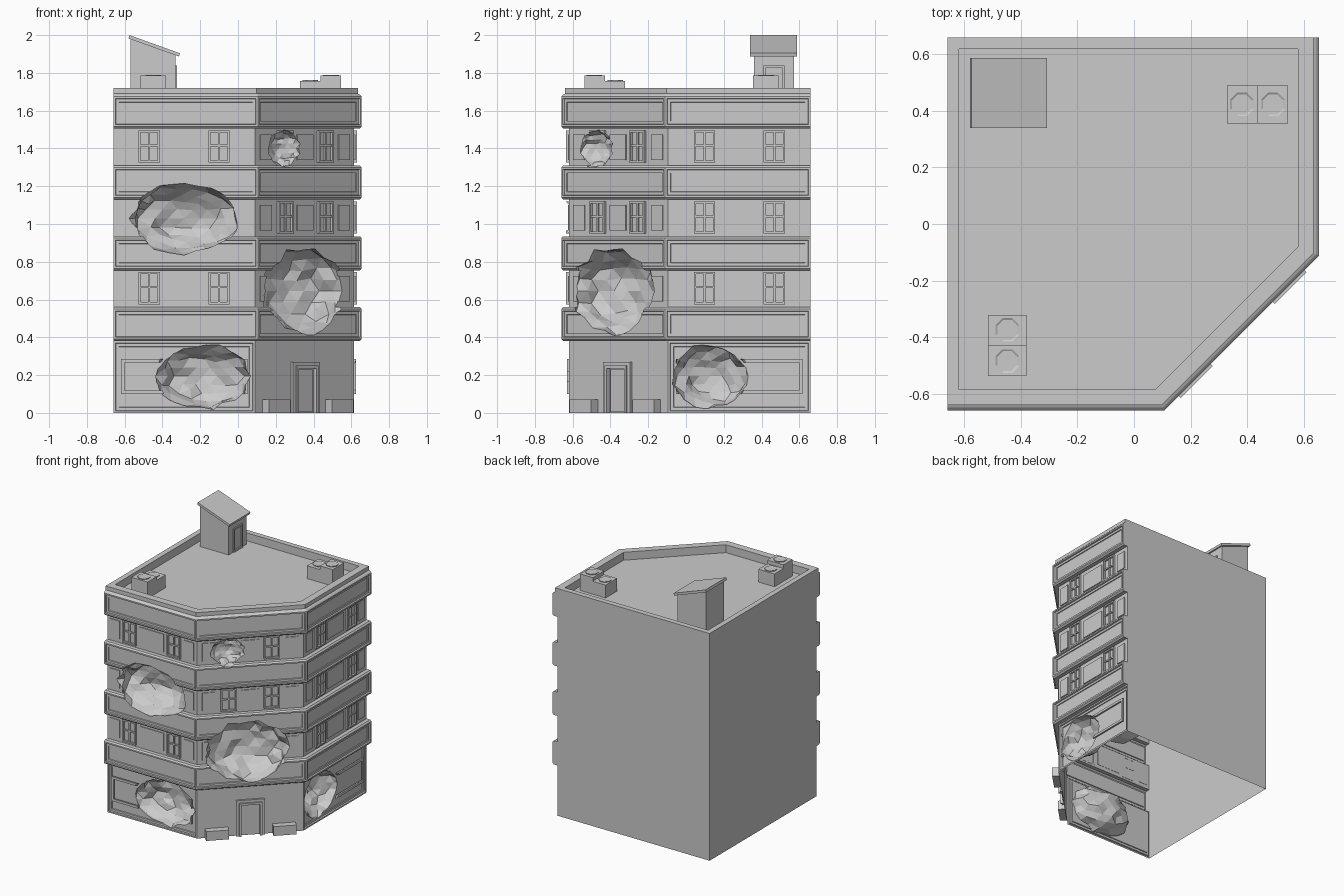
import bpy, bmesh, math, random
from mathutils import Matrix, Vector

if "Cube" in bpy.data.objects:
    bpy.data.objects.remove(bpy.data.objects["Cube"])

random.seed(4)
T = math.tan(math.pi / 8)
STOREY = 0.375


def finish(name, bm):
    bmesh.ops.recalc_face_normals(bm, faces=bm.faces)
    me = bpy.data.meshes.new(name)
    bm.to_mesh(me)
    bm.free()
    ob = bpy.data.objects.new(name, me)
    bpy.context.collection.objects.link(ob)
    return ob


def box(bm, x0, x1, y0, y1, z0, z1, mat=Matrix()):
    m = mat @ Matrix.Translation(((x0 + x1) / 2, (y0 + y1) / 2, (z0 + z1) / 2))
    m = m @ Matrix.Diagonal((x1 - x0, y1 - y0, z1 - z0, 1))
    bmesh.ops.create_cube(bm, size=1, matrix=m)


def frame(bm, mat, u, w, z0, z1, t, d):
    """Rectangular frame on a facade: half width w, bar width t, projecting d."""
    for s in (-1, 1):
        a, b = sorted((u + s * w, u + s * (w - t)))
        box(bm, a, b, -d, 0.002, z0, z1, mat)
    for a in (z0, z1 - t):
        box(bm, u - w + t, u + w - t, -d, 0.002, a, a + t, mat)


def prism(bm, pts, y0, y1):
    lo = [bm.verts.new((x, y0, z)) for x, z in pts]
    hi = [bm.verts.new((x, y1, z)) for x, z in pts]
    bm.faces.new(lo)
    bm.faces.new(hi)
    for i in range(len(pts)):
        j = (i + 1) % len(pts)
        bm.faces.new((lo[i], lo[j], hi[j], hi[i]))


# Three equal facades: local x along wall, local -y outwards
def facade(x, y, deg):
    return Matrix.Translation((x, y, 0)) @ Matrix.Rotation(math.radians(deg), 4, 'Z')


FRONT = facade(-0.285, -0.62, 0)
CORNER = facade(0.3525, -0.3575, 45)
RIGHT = facade(0.615, 0.2825, 90)

# Craters: facade, u, z, width, depth, height
cutters = bmesh.new()
for mat, u, z, w, d, h in ((FRONT, 0.10, 0.195, 0.51, 0.19, 0.35),
                           (FRONT, 0.0, 1.03, 0.57, 0.2, 0.37),
                           (CORNER, -0.02, 0.645, 0.58, 0.22, 0.46),
                           (CORNER, -0.16, 1.40, 0.24, 0.10, 0.20),
                           (RIGHT, -0.155, 0.195, 0.41, 0.19, 0.35)):
    m = mat @ Matrix.Translation((u, -0.02, z)) @ Matrix.Diagonal((w / 2, d, h / 2, 1))
    vs = bmesh.ops.create_icosphere(cutters, subdivisions=3, radius=1)["verts"]
    for v in vs:
        v.co = m @ (v.co * random.uniform(0.9, 1.07))
cutter = finish("crater_cutter", cutters)
cutter.hide_render = True


def carve(ob):
    mod = ob.modifiers.new("craters", 'BOOLEAN')
    mod.operation = 'DIFFERENCE'
    mod.solver = 'EXACT'
    mod.use_self = True
    mod.object = cutter
    bpy.context.view_layer.objects.active = ob
    bpy.ops.object.modifier_apply(modifier=mod.name)


# Main shell: stepped profile swept round the five-sided plan
profile = [(0, 0), (0, 0.38)]
for k in range(4):
    z = 0.38 + STOREY * k
    profile += [(0.03, z), (0.04, z + 0.01), (0.04, z + 0.17), (0.03, z + 0.18)]
    profile += [(0, z + 0.18), (0, z + STOREY)] if k < 3 else [(0.02, z + 0.185)]
profile += [(0.02, 1.72), (-0.035, 1.72), (-0.035, 1.66)]
bm = bmesh.new()
rings = []
for d, z in profile:
    e = 0.66 if d >= 0 else 0.62
    plan = [(-e, -0.62 - d), (0.09 + T * d, -0.62 - d),
            (0.615 + d, -0.095 - T * d), (0.615 + d, e), (-e, e)]
    rings.append([bm.verts.new((x, y, z)) for x, y in plan])
panels = []
for i, (a, b) in enumerate(zip(rings, rings[1:])):
    for j in range(5):
        k = (j + 1) % 5
        f = bm.faces.new((a[j], a[k], b[k], b[j]))
        band = profile[i][0] == profile[i + 1][0] == 0.04
        if (band and j < 3) or (i == 0 and j in (0, 2)):
            panels.append(f)
bm.faces.new(rings[0])
bm.faces.new(rings[-1])
bmesh.ops.recalc_face_normals(bm, faces=bm.faces)
# Sunken panels in the bands and shopfronts
bmesh.ops.inset_individual(bm, faces=panels, thickness=0.015)
bmesh.ops.inset_individual(bm, faces=panels, thickness=0.004, depth=-0.01)
bmesh.ops.inset_individual(bm, faces=panels, thickness=0.022)
bmesh.ops.inset_individual(bm, faces=panels, thickness=0.003, depth=-0.006)
shell = finish("building_shell", bm)
carve(shell)
# Open underside
bm = bmesh.new()
bm.from_mesh(shell.data)
under = [f for f in bm.faces if all(abs(v.co.z) < 1e-4 for v in f.verts)]
bmesh.ops.delete(bm, geom=under, context='FACES')
bm.to_mesh(shell.data)
bm.free()

# Windows and wall panels on each facade
for name, mat, wu, mid, edge in (("front", FRONT, 0.185, 0.1, (0.27, 0.35)),
                                 ("corner", CORNER, 0.15, 0.06, (0.25, 0.335)),
                                 ("right", RIGHT, 0.185, 0.1, (0.27, 0.35))):
    bm = bmesh.new()
    for k in range(3):
        z = 0.56 + STOREY * k
        for s in (-1, 1):
            frame(bm, mat, s * wu, 0.056, z + 0.015, z + 0.185, 0.011, 0.014)
            u = s * wu
            box(bm, u - 0.005, u + 0.005, -0.01, 0.002, z + 0.026, z + 0.174, mat)
            for a, b in ((u - 0.045, u - 0.005), (u + 0.005, u + 0.045)):
                box(bm, a, b, -0.01, 0.002, z + 0.1, z + 0.11, mat)
            a, b = sorted((s * edge[0], s * edge[1]))
            box(bm, a, b, -0.006, 0.002, z + 0.03, z + 0.165, mat)
        box(bm, -mid, mid, -0.006, 0.002, z + 0.03, z + 0.165, mat)
    if name != "corner":
        frame(bm, mat, 0, 0.335, 0.1, 0.285, 0.018, 0.01)
    carve(finish(name + "_windows", bm))

# Entrance door with stepped frame
bm = bmesh.new()
for w, t, h, d in ((0.1, 0.02, 0.27, 0.015), (0.08, 0.015, 0.25, 0.025)):
    for s in (-1, 1):
        a, b = sorted((s * w, s * (w - t)))
        box(bm, a, b, -d, 0.002, 0, h, CORNER)
    box(bm, -w + t, w - t, -d, 0.002, h - t, h, CORNER)
box(bm, -0.055, 0.055, -0.006, 0.002, 0.005, 0.23, CORNER)
finish("entrance_door", bm)

# Planters beside the door
for side, s in (("left", -1), ("right", 1)):
    bm = bmesh.new()
    box(bm, s * 0.235 - 0.08, s * 0.235 + 0.08, -0.05, 0, 0, 0.07, CORNER)
    finish(side + "_planter", bm)

# Stair house with sloping roof and door
bm = bmesh.new()
prism(bm, [(-0.57, 1.66), (-0.33, 1.66), (-0.33, 1.9), (-0.57, 1.985)], 0.36, 0.572)
finish("stair_house", bm)
bm = bmesh.new()
prism(bm, [(-0.58, 1.982), (-0.312, 1.887), (-0.308, 1.904), (-0.575, 2.0)], 0.34, 0.588)
finish("stair_house_roof", bm)
bm = bmesh.new()
STAIR = facade(-0.33, 0.466, 90)
frame(bm, STAIR, 0, 0.055, 1.66, 1.84, 0.012, 0.008)
finish("stair_house_door", bm)

# Rooftop cooling units with octagonal fans
for name, mat in (("front", Matrix.Translation((-0.448, -0.43, 0)) @ Matrix.Rotation(-math.pi / 2, 4, 'Z')),
                  ("right", Matrix.Translation((0.437, 0.423, 0)))):
    bm = bmesh.new()
    for s, top in ((-1, 1.757), (1, 1.785)):
        a, b = sorted((0, s * 0.108))
        box(bm, a, b, -0.068, 0.068, 1.66, top, mat)
        m = mat @ Matrix.Translation((s * 0.055, 0, top + 0.002))
        m = m @ Matrix.Rotation(math.pi / 8, 4, 'Z')
        vs = bmesh.ops.create_cone(bm, cap_ends=True, segments=8, radius1=0.045,
                                   radius2=0.045, depth=0.006, matrix=m)["verts"]
        lid = [f for f in {f for v in vs for f in v.link_faces} if f.normal.z > 0.9]
        bmesh.ops.inset_individual(bm, faces=lid, thickness=0.007)
        bmesh.ops.translate(bm, verts=list(lid[0].verts) if lid else [], vec=(0, 0, -0.004))
    finish(name + "_cooling_unit", bm)

bpy.data.objects.remove(cutter)
